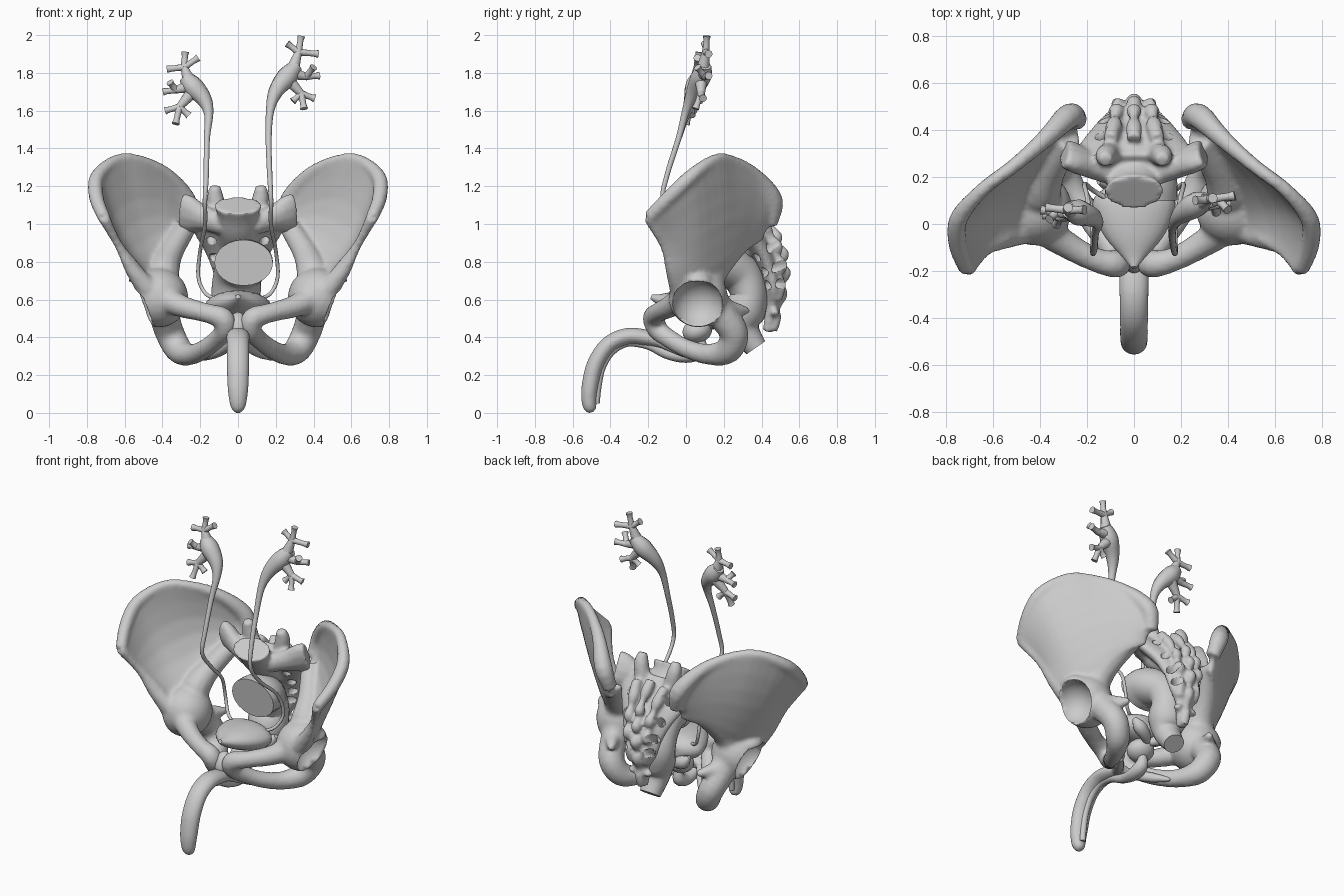
import bpy, bmesh, math
from mathutils import Vector, Matrix


def spline(pts, steps):
    """Catmull-Rom through tuples of any length."""
    out, n = [], len(pts)
    for i in range(n - 1):
        p0, p1, p2, p3 = pts[max(i - 1, 0)], pts[i], pts[i + 1], pts[min(i + 2, n - 1)]
        for s in range(steps):
            t = s / steps
            out.append(tuple(0.5 * (2 * b + (c - a) * t + (2 * a - 5 * b + 4 * c - d) * t * t
                                    + (3 * b - a - 3 * c + d) * t ** 3)
                             for a, b, c, d in zip(p0, p1, p2, p3)))
    return out + [tuple(pts[-1])]


def loft(bm, rings):
    vs = [[bm.verts.new(p) for p in r] for r in rings]
    k = len(vs[0])
    for a, b in zip(vs, vs[1:]):
        for i in range(k):
            j = (i + 1) % k
            bm.faces.new((a[i], a[j], b[j], b[i]))
    bm.faces.new(vs[0])
    bm.faces.new(vs[-1])


def tube(bm, pts, hint=(1, 0, 0), sides=12, steps=4):
    """Points are (x, y, z, r) or (x, y, z, side radius, depth radius)."""
    pts = [p if len(p) == 5 else (*p, p[3]) for p in pts]
    sp = spline(pts, steps)
    P = [Vector(p[:3]) for p in sp]
    rings = []
    for i, p in enumerate(sp):
        t = (P[min(i + 1, len(P) - 1)] - P[max(i - 1, 0)]).normalized()
        u = Vector(hint)
        u = (u - t * u.dot(t)).normalized()
        w = t.cross(u)
        rings.append([P[i] + u * p[3] * math.cos(a) + w * p[4] * math.sin(a)
                      for a in (2 * math.pi * k / sides for k in range(sides))])
    loft(bm, rings)


def blob(bm, c, r, rot=0):
    r = r if isinstance(r, tuple) else (r, r, r)
    m = Matrix.Translation(c) @ Matrix.Rotation(rot, 4, 'X') @ Matrix.Diagonal((*r, 1))
    bmesh.ops.create_icosphere(bm, subdivisions=3, radius=1, matrix=m)


def finish(bm, name, voxel=0, smooth=4, cutter=None, mirror=False):
    bmesh.ops.recalc_face_normals(bm, faces=bm.faces)
    me = bpy.data.meshes.new(name)
    bm.to_mesh(me)
    bm.free()
    ob = bpy.data.objects.new(name, me)
    bpy.context.collection.objects.link(ob)
    bpy.ops.object.select_all(action='DESELECT')
    ob.select_set(True)
    bpy.context.view_layer.objects.active = ob
    if voxel:
        m = ob.modifiers.new("fuse", 'REMESH')
        m.mode, m.voxel_size, m.use_smooth_shade = 'VOXEL', voxel, True
        m = ob.modifiers.new("soften", 'SMOOTH')
        m.iterations = smooth
    if cutter:
        m = ob.modifiers.new("cut", 'BOOLEAN')
        m.operation, m.object = 'DIFFERENCE', cutter
    if mirror:
        ob.modifiers.new("mirror", 'MIRROR')
    if not voxel:
        bpy.ops.object.shade_smooth_by_angle(angle=math.radians(45))
    return ob


def hide(ob):
    ob.hide_render = True
    ob.hide_set(True)
    return ob


# hip bone: iliac wing lofted between crest and lower edge
crest = [(.24, .44, 1.0), (.275, .46, 1.125), (.38, .36, 1.26), (.52, .24, 1.335),
         (.64, .15, 1.34), (.745, .025, 1.25), (.75, -.09, 1.14), (.71, -.195, 1.035)]
lower = [(.24, .38, .94), (.29, .33, .9), (.35, .26, .84), (.39, .2, .77),
         (.43, .12, .7), (.47, .04, .68), (.51, -.03, .7), (.55, -.065, .76)]
cs, ls = spline(crest, 3), spline(lower, 3)
grid = []
for i, (a, b) in enumerate(zip(cs, ls)):
    a, b = Vector(a), Vector(b)
    k = math.sin(math.pi * i / (len(cs) - 1))
    grid.append([a.lerp(b, v / 6) + Vector((.02, .045, -.02)) * k * math.sin(math.pi * v / 6)
                 for v in range(7)])
half = [.03, .022, .016, .016, .022, .035, .045]
bm = bmesh.new()
rings = []
for i, col in enumerate(grid):
    du = grid[min(i + 1, len(grid) - 1)][3] - grid[max(i - 1, 0)][3]
    n = du.cross(col[6] - col[0]).normalized()
    rings.append([p + n * h for p, h in zip(col, half)] + [p - n * h for p, h in zip(col, half)][::-1])
loft(bm, rings)
tube(bm, [(*p, r) for p, r in zip(crest, (.045, .055, .04, .03, .03, .04, .04, .035))], hint=(.3, .3, 1))
tube(bm, [(.71, -.195, 1.035, .033), (.63, -.115, .88, .022), (.56, -.07, .76, .04), (.48, -.03, .66, .06)])
# hip bone: ring of pubis and ischium, sciatic column, spine, socket body
tube(bm, [(.44, .02, .63, .08), (.3, -.08, .565, .06), (.17, -.15, .53, .052), (.08, -.17, .5, .06),
          (.07, -.15, .44, .055), (.11, -.085, .39, .05), (.175, .005, .34, .05), (.245, .12, .31, .056),
          (.31, .22, .33, .072), (.36, .255, .42, .078), (.39, .19, .52, .082), (.4, .12, .62, .09)],
     hint=(-.6, .6, .5))
tube(bm, [(.4, .12, .58, .09), (.4, .12, .72, .09), (.36, .22, .84, .068), (.275, .355, .98, .055)])
tube(bm, [(.39, .2, .55, .06), (.31, .33, .54, .02)], hint=(0, 0, 1))
blob(bm, (.42, .065, .61), .158)
blob(bm, (.51, .06, .7), (.07, .08, .045))
cut = bmesh.new()
blob(cut, (.525, .06, .57), .137)
socket = hide(finish(cut, "hip_socket_cutter"))
finish(bm, "hip_bones", .014, 4, socket, True)

# pubic symphysis
bm = bmesh.new()
blob(bm, (0, -.16, .47), (.045, .04, .07), -.5)
finish(bm, "pubic_symphysis")

# sacrum and coccyx
bm = bmesh.new()
tube(bm, [(0, .25, 1.05, .23, .06), (0, .32, .97, .24, .065), (0, .4, .86, .18, .06),
          (0, .445, .75, .135, .05), (0, .465, .65, .11, .045), (0, .46, .57, .06, .035),
          (0, .445, .5, .045, .03), (0, .43, .43, .025, .025)], sides=20)
tube(bm, [(0, .135, 1.1, .13, .085), (0, .17, 1.05, .11, .075), (0, .24, .97, .11, .08), (0, .36, .85, .08, .06)],
     sides=16)
for s in (-1, 1):
    tube(bm, [(s * .1, .3, 1.03, .05), (s * .12, .29, 1.14, .045), (s * .12, .27, 1.2, .028)])
    # wing of the sacrum and bumpy side ridge
    tube(bm, [(s * .08, .22, 1.0, .06), (s * .18, .25, 1.03, .07, .055), (s * .25, .28, 1.05, .105, .055),
              (s * .295, .3, 1.06, .11, .05)], hint=(0, -.4, 1))
    tube(bm, [(s * .1, .36, 1.06, .03), (s * .085, .42, .98, .035), (s * .08, .45, .93, .02),
              (s * .075, .48, .88, .035), (s * .07, .48, .83, .02), (s * .07, .505, .78, .035),
              (s * .06, .49, .73, .02), (s * .06, .5, .68, .03), (s * .05, .48, .6, .03)])
    blob(bm, (s * .05, .47, .53), (.035, .025, .02))
tube(bm, [(0, .36, 1.08, .03), (0, .41, 1.03, .035), (0, .45, .98, .02), (0, .48, .93, .033), (0, .48, .89, .02),
          (0, .515, .84, .033), (0, .5, .79, .02), (0, .525, .74, .033), (0, .5, .68, .02),
          (0, .51, .63, .03), (0, .475, .56, .025), (0, .475, .5, .03), (0, .455, .44, .03)])
cut = bmesh.new()
for s in (-1, 1):
    for x, y, z, dy, dz in ((.14, .34, .95, .7, .72), (.125, .41, .85, .8, .6),
                            (.105, .45, .76, .93, .35), (.085, .46, .68, 1, .1)):
        tube(cut, [(s * x, y - dy * .2, z - dz * .2, .026), (s * x, y + dy * .2, z + dz * .2, .026)], steps=1)
foramina = hide(finish(cut, "sacral_holes_cutter"))
finish(bm, "sacrum_and_coccyx", .012, 3, foramina)

# rectum with flat cut ends
bm = bmesh.new()
tube(bm, [(.03, .11, .795, .155, .122), (.03, .19, .795, .15, .12), (.0, .29, .735, .13, .11),
          (-.01, .335, .63, .13, .1), (0, .31, .53, .12, .11), (0, .31, .44, .085, .08), (0, .37, .345, .065, .06)],
     sides=24, steps=5)
finish(bm, "rectum")

# bladder with pointed front apex
bm = bmesh.new()
tube(bm, [(0, -.185, .615, .012), (0, -.14, .6, .05, .03), (0, -.06, .585, .12, .06), (0, .03, .57, .165, .08),
          (0, .11, .56, .17, .08), (0, .17, .55, .09, .05), (0, .18, .55, .01)], sides=20)
finish(bm, "bladder")

# prostate and seminal vesicles
bm = bmesh.new()
blob(bm, (0, .06, .435), (.085, .08, .065), .3)
finish(bm, "prostate")
for s, side in ((1, "right"), (-1, "left")):
    bm = bmesh.new()
    tube(bm, [(s * .01, .13, .46, .02), (s * .05, .16, .48, .035), (s * .11, .18, .51, .04),
              (s * .15, .18, .55, .012)], hint=(0, 1, 0))
    finish(bm, "seminal_vesicle_" + side)

# shaft with paired roots, and urethral bulb below
bm = bmesh.new()
tube(bm, [(0, -.08, .36, .045, .03), (0, -.2, .395, .062, .042), (0, -.31, .405, .062, .045), (0, -.41, .36, .06, .045),
          (0, -.478, .26, .06, .046), (0, -.508, .14, .056, .045), (0, -.513, .06, .046, .04),
          (0, -.505, .02, .034, .032), (0, -.5, .003, .015)], sides=16, steps=5)
for s in (-1, 1):
    tube(bm, [(s * .02, -.14, .38, .03), (s * .07, -.06, .345, .032), (s * .13, .02, .315, .03),
              (s * .19, .11, .285, .012)], hint=(0, 0, 1))
finish(bm, "shaft", .01, 2)
bm = bmesh.new()
tube(bm, [(0, .08, .4, .02), (0, .07, .33, .04), (0, 0, .3, .045, .035), (0, -.1, .315, .03), (0, -.2, .36, .025),
          (0, -.31, .372, .022), (0, -.395, .325, .022), (0, -.445, .24, .02), (0, -.467, .14, .02),
          (0, -.475, .05, .018)])
finish(bm, "urethra")


# ureters: thin tube flaring into a branching renal pelvis
def ureter(name, trunk, branches):
    bm = bmesh.new()
    tube(bm, trunk, sides=10)
    for a, b, tips in branches:
        tube(bm, [(*a, .036), (*b, .02)], hint=(0, 1, 0), sides=10)
        for t in tips:
            mid = tuple(p + (q - p) * .65 for p, q in zip(b, t))
            tube(bm, [(*b, .02), (*mid, .016), (*t, .021)], hint=(.2, 1, .1), sides=10)
    finish(bm, name)


def low(s):
    return [(s * .1, .1, .6, .01), (s * .17, .14, .63, .01), (s * .21, .17, .72, .01), (s * .2, .12, .86, .01),
            (s * .175, -.02, .99, .011), (s * .175, -.12, 1.12, .012), (s * .168, -.1, 1.26, .014)]


ureter("ureter_right", low(1) + [(.162, -.04, 1.45, .016), (.17, 0, 1.6, .022), (.2, .04, 1.7, .04),
                                 (.26, .08, 1.78, .055), (.31, .1, 1.84, .035)],
       [((.29, .09, 1.82), (.32, .105, 1.91), [(.335, .11, 1.995), (.26, .1, 1.955), (.425, .12, 1.9)]),
        ((.28, .09, 1.8), (.36, .1, 1.78), [(.43, .12, 1.785), (.4, .06, 1.83)]),
        ((.26, .08, 1.77), (.335, .08, 1.69), [(.405, .09, 1.665), (.35, .05, 1.61), (.29, .07, 1.65)])])
ureter("ureter_left", low(-1) + [(-.165, -.04, 1.45, .016), (-.155, 0, 1.58, .024), (-.18, .03, 1.66, .042),
                                 (-.24, .05, 1.73, .055), (-.28, .06, 1.78, .035)],
       [((-.26, .055, 1.76), (-.285, .06, 1.83), [(-.28, .07, 1.91), (-.21, .06, 1.88), (-.375, .07, 1.82)]),
        ((-.25, .05, 1.73), (-.33, .05, 1.71), [(-.395, .06, 1.7), (-.36, .02, 1.75)]),
        ((-.24, .05, 1.7), (-.31, .03, 1.62), [(-.385, .04, 1.6), (-.33, .0, 1.53), (-.26, .03, 1.575)])])
